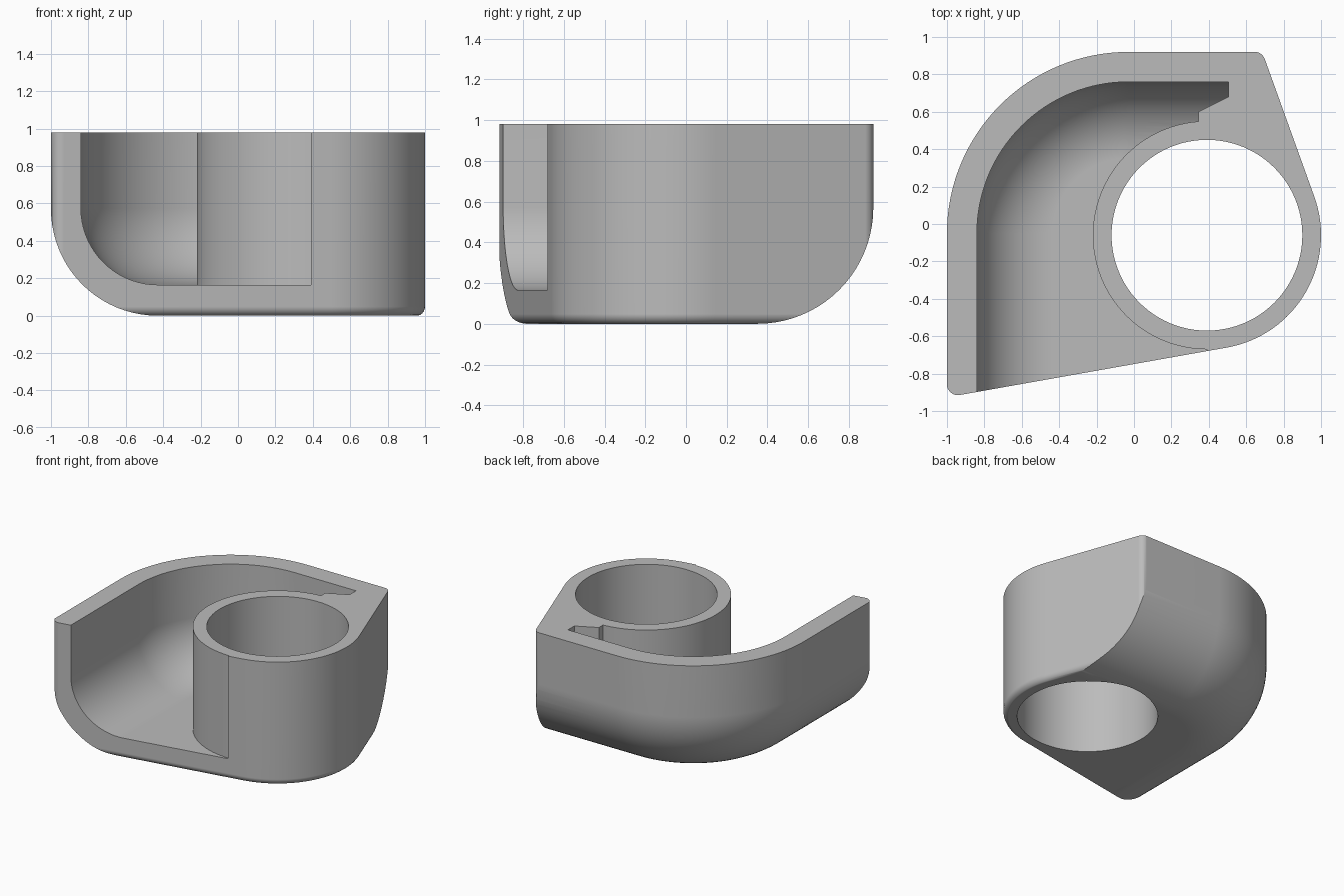
import bpy, bmesh
from math import sin, cos, pi, radians

if "Cube" in bpy.data.objects:
    bpy.data.objects.remove(bpy.data.objects["Cube"], do_unlink=True)

HEIGHT = 0.98
TUBE = (0.39, -0.06)          # tube axis
TUBE_R, BORE_R = 0.61, 0.51
FRONT, SIDE = -79.9, 19.8     # facing angles of the two tangent walls


def arc(cx, cy, r, a0, a1, n):
    angles = [radians(a0 + (a1 - a0) * i / n) for i in range(n + 1)]
    return [(cx + r * cos(a), cy + r * sin(a)) for a in angles]


def loft(name, sections):
    """Closed solid through a stack of (outline, z) sections."""
    bm = bmesh.new()
    rings = [[bm.verts.new((x, y, z)) for x, y in outline] for outline, z in sections]
    for low, high in zip(rings, rings[1:]):
        for i in range(len(low)):
            j = (i + 1) % len(low)
            bm.faces.new((low[i], low[j], high[j], high[i]))
    bm.faces.new(rings[0])
    bm.faces.new(rings[-1])
    bmesh.ops.recalc_face_normals(bm, faces=bm.faces)
    mesh = bpy.data.meshes.new(name)
    bm.to_mesh(mesh)
    bm.free()
    obj = bpy.data.objects.new(name, mesh)
    bpy.context.collection.objects.link(obj)
    return obj


def rounded_solid(name, outline, d0, z0, radius, top, steps):
    """Upright walls that curve inward to a flat bottom."""
    sections = []
    for i in range(steps + 1):
        a = pi / 2 * i / steps
        sections.append((outline(d0 + radius * (1 - sin(a))), z0 + radius * (1 - cos(a))))
    return loft(name, sections + [(outline(d0), top)])


def boolean(obj, cutter, operation):
    mod = obj.modifiers.new(operation.title(), 'BOOLEAN')
    mod.operation = operation
    mod.solver = 'EXACT'
    mod.object = cutter
    bpy.context.view_layer.objects.active = obj
    bpy.ops.object.modifier_apply(modifier=mod.name)
    bpy.data.objects.remove(cutter, do_unlink=True)


def plan(d):
    """Footprint: front corner, tube side and back corner, inset by d."""
    return (arc(-0.941, -0.855, 0.06 - d, 180, 360 + FRONT, 10)
            + arc(*TUBE, TUBE_R - d, FRONT, SIDE, 32)
            + arc(0.643, 0.861, 0.06 - d, SIDE, 90, 8)
            + [(-1.001 + d, 0.921 - d)])


def swept_wall(d):
    """Left and back walls joined by one wide bend, inset by d."""
    return ([(-1 + d, -2)] + arc(-0.03, -0.05, 0.97 - d, 180, 90, 32)
            + [(2, 0.92 - d), (2, -2)])


def cylinder(name, r, z0, z1):
    ring = arc(*TUBE, r, 0, 360, 96)[:-1]
    return loft(name, [(ring, z0), (ring, z1)])


# Outer body: footprint trimmed by the wide rounded wall
body = rounded_solid("housing", plan, 0, -0.002, 0.05, 1.2, 6)
boolean(body, rounded_solid("outer_form", swept_wall, 0, 0, 0.57, HEIGHT, 20), 'INTERSECT')

# Inner channel, stopped at the notch behind the tube
channel = rounded_solid("channel", swept_wall, 0.16, 0.165, 0.41, 1.3, 18)
limit = [(-3, -3), (0.39, -3), (0.39, 0), (0.345, 0.5), (0.345, 0.6),
         (0.505, 0.68), (0.505, 3), (-3, 3)]
boolean(channel, loft("channel_limit", [(limit, -1), (limit, 2)]), 'INTERSECT')
boolean(channel, cylinder("tube_wall", TUBE_R, -2, 3), 'DIFFERENCE')
boolean(body, channel, 'DIFFERENCE')

# Bore through the tube
boolean(body, cylinder("bore", BORE_R, -1, 2), 'DIFFERENCE')

# Plain grey finish
grey = bpy.data.materials.new("grey")
grey.use_nodes = True
colour = (0.5, 0.5, 0.5, 1)
grey.diffuse_color = colour
grey.node_tree.nodes["Principled BSDF"].inputs["Base Color"].default_value = colour
body.data.materials.clear()
body.data.materials.append(grey)

# Smooth curves, sharp edges
bpy.ops.object.select_all(action='DESELECT')
body.select_set(True)
bpy.context.view_layer.objects.active = body
bpy.ops.object.shade_smooth_by_angle(angle=radians(30))
weighted = body.modifiers.new("Weighted Normals", 'WEIGHTED_NORMAL')
weighted.keep_sharp = True
